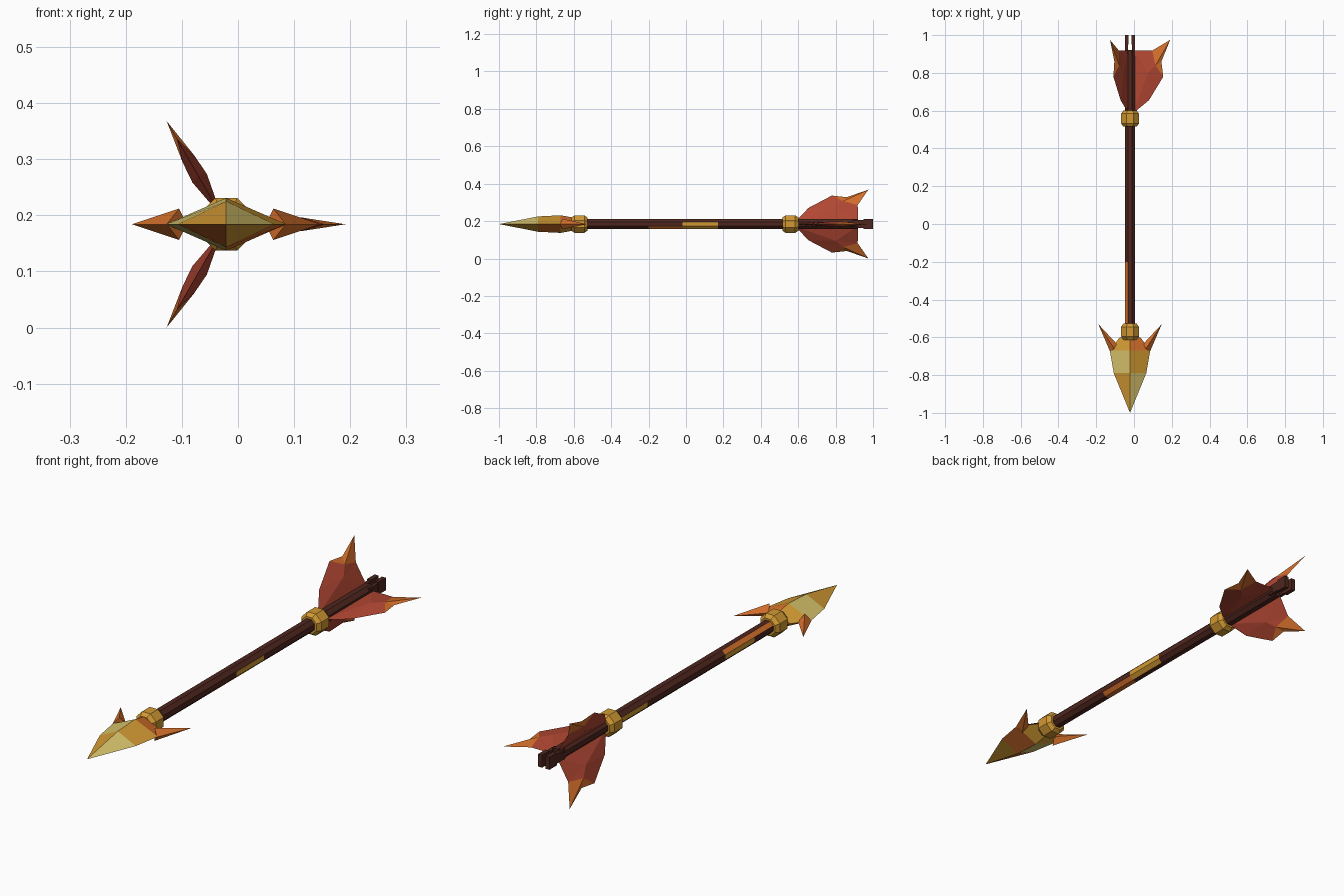
import bpy, bmesh, math
from mathutils import Vector, Matrix

cube = bpy.data.objects.get("Cube")
if cube:
    bpy.data.objects.remove(cube)

AXIS = Vector((-0.021, 0, 0.184))   # centre line of the arrow


def material(name, *srgb):
    m = bpy.data.materials.new(name)
    m.use_nodes = True
    lin = [((c + 0.055) / 1.055) ** 2.4 for c in srgb] + [1]
    m.diffuse_color = lin
    m.node_tree.nodes["Principled BSDF"].inputs["Base Color"].default_value = lin
    return m


BROWN, RED, ORANGE, GOLD, PALE = range(5)
MATS = [material("dark wood", .31, .15, .12),
        material("feather red", .70, .28, .20),
        material("burnt orange", .84, .44, .17),
        material("gold", .82, .60, .20),
        material("pale gold", .84, .76, .42)]


def finish(name, bm, offset=(0, 0, 0)):
    bmesh.ops.remove_doubles(bm, verts=bm.verts, dist=1e-4)
    bmesh.ops.recalc_face_normals(bm, faces=bm.faces)
    mesh = bpy.data.meshes.new(name)
    bm.to_mesh(mesh)
    bm.free()
    for m in MATS:
        mesh.materials.append(m)
    ob = bpy.data.objects.new(name, mesh)
    ob.location = AXIS + Vector(offset)
    bpy.context.collection.objects.link(ob)
    return ob


def loft(name, stations, sides, phase, colour):
    """Skin rings (y, half width, half height); colour(segment, side) picks a material."""
    bm = bmesh.new()
    rings = []
    for y, rx, rz in stations:
        angles = [phase + math.tau * i / sides for i in range(sides)]
        rings.append([bm.verts.new((rx * math.cos(a), y, rz * math.sin(a))) for a in angles])
    for s, (a, b) in enumerate(zip(rings, rings[1:])):
        for i in range(sides):
            j = (i + 1) % sides
            bm.faces.new((a[i], a[j], b[j], b[i])).material_index = colour(s, i)
    bm.faces.new(rings[0]).material_index = colour(0, 0)
    bm.faces.new(rings[-1]).material_index = colour(len(rings) - 2, 0)
    return finish(name, bm)


# Shaft with painted facets, keyed by (segment, side)
EIGHTH = -math.pi / 8
patches = {(0, 3): ORANGE, (1, 3): ORANGE, (1, 4): GOLD, (3, 0): GOLD,
           (2, 7): ORANGE, (3, 7): GOLD, (2, 6): ORANGE, (5, 4): GOLD}
loft("shaft", [(y, .029, .029) for y in (-.58, -.4, -.2, -.02, .17, .33, .53, .92)],
     8, EIGHTH, lambda s, i: patches.get((s, i), BROWN))

# Collars
for name, y in (("front_collar", -.57), ("rear_collar", .558)):
    loft(name, [(y - .043, .038, .038), (y - .026, .051, .051),
                (y + .026, .051, .051), (y + .043, .038, .038)],
         8, EIGHTH, lambda s, i: GOLD)

# Arrowhead: diamond section, facets in several metals
head = [(PALE, GOLD, ORANGE, GOLD),
        (GOLD, PALE, PALE, ORANGE),
        (ORANGE, GOLD, GOLD, GOLD)]
loft("arrowhead", [(-1, 0, 0), (-.79, .086, .041), (-.67, .107, .047), (-.6, .055, .034)],
     4, 0, lambda s, i: head[s][i])

# Barbs: thin pyramids swept back from the head
for name, side in (("left_barb", 1), ("right_barb", -1)):
    bm = bmesh.new()
    tip = bm.verts.new((side * .168, -.53, 0))
    base = [bm.verts.new((side * x, y, z)) for x, y, z in
            ((.106, -.675, 0), (.084, -.66, .028), (.07, -.635, 0), (.084, -.66, -.028))]
    bm.faces.new(base)
    for i in range(4):
        bm.faces.new((base[i], base[(i + 1) % 4], tip))
    for f in bm.faces:
        f.material_index = ORANGE
    finish(name, bm)

# Nock: two prongs, each a thin neck and a wider end block
for name, side in (("left_prong", 1), ("right_prong", -1)):
    bm = bmesh.new()
    for y, size in ((.925, (.016, .07, .042)), (.975, (.019, .05, .054))):
        bmesh.ops.create_cube(bm, size=1, matrix=Matrix.Translation((0, y, 0))
                              @ Matrix.Diagonal((*size, 1)))
    finish(name, bm, (side * .0175, 0, 0))

# Feathers: outline (radius, y) with raised inner points on both faces
outline = [(.015, .585), (.1, .655), (.176, .78), (.166, .86),
           (.2125, .975), (.118, .918), (.015, .92)]
CENTRE, CROWN = 7, 8
faces = [((0, 1, CENTRE), RED), ((1, CROWN, CENTRE), RED), ((1, 2, CROWN), RED),
         ((2, 3, CROWN), ORANGE), ((3, 4, CROWN), ORANGE), ((4, 5, CROWN), ORANGE),
         ((5, CENTRE, CROWN), RED), ((5, 6, CENTRE), RED), ((6, 0, CENTRE), RED)]
for k, name in enumerate(("left_feather", "upper_feather", "lower_feather")):
    bm = bmesh.new()
    rim = [bm.verts.new((r, y, 0)) for r, y in outline]
    for s in (1, -1):
        pts = rim + [bm.verts.new((.095, .8, s * .015)), bm.verts.new((.135, .84, s * .012))]
        for ids, colour in faces:
            bm.faces.new([pts[i] for i in ids]).material_index = colour
    bmesh.ops.rotate(bm, verts=bm.verts, matrix=Matrix.Rotation(-k * math.tau / 3, 3, 'Y'))
    finish(name, bm)
